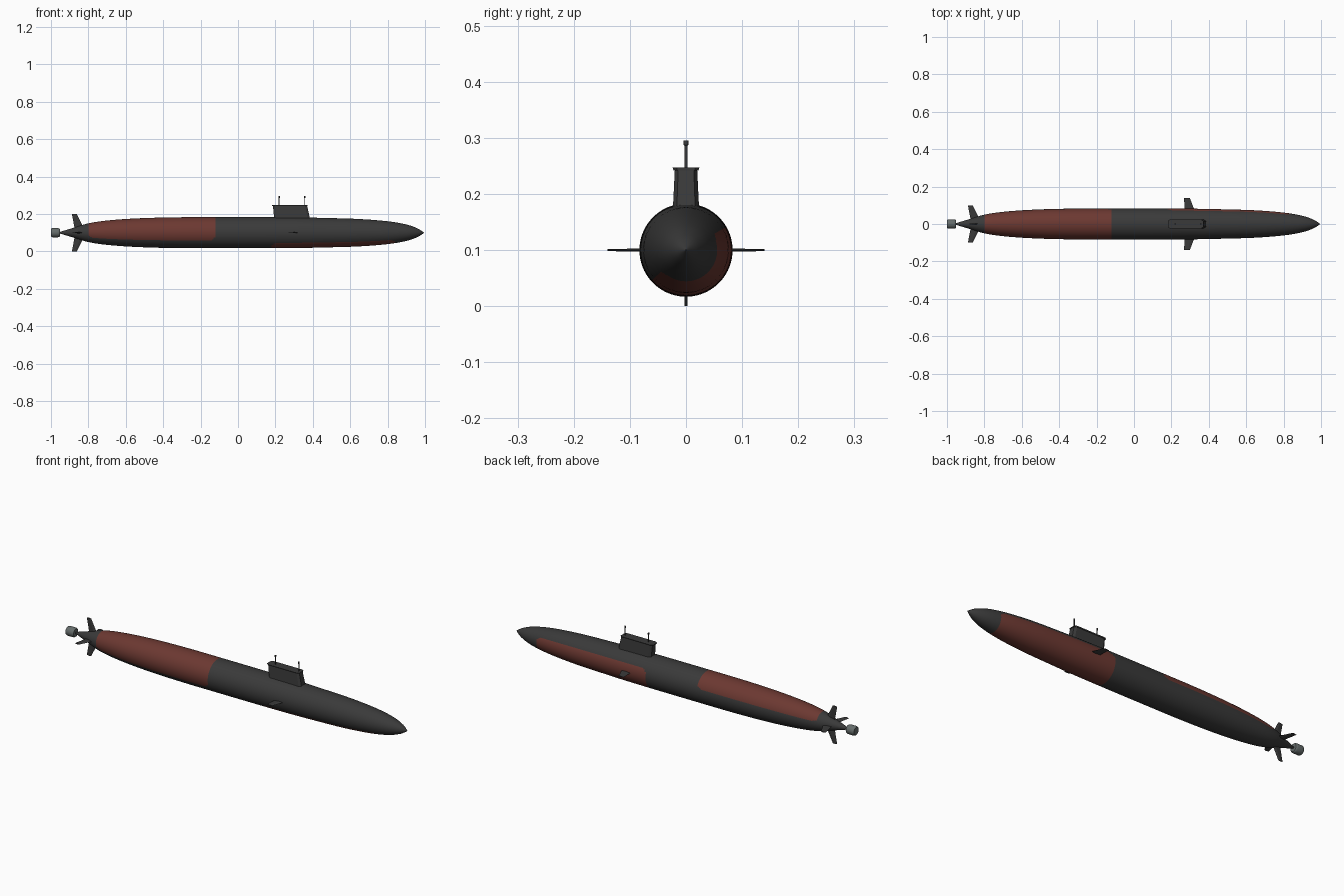
import bpy, bmesh, math
from mathutils import Vector

cube = bpy.data.objects.get("Cube")
if cube:
    bpy.data.objects.remove(cube, do_unlink=True)

AXIS_Z = 0.1


def material(name, rgb):
    m = bpy.data.materials.new(name)
    m.use_nodes = True
    m.diffuse_color = (*rgb, 1)
    bsdf = m.node_tree.nodes["Principled BSDF"]
    bsdf.inputs["Base Color"].default_value = (*rgb, 1)
    bsdf.inputs["Roughness"].default_value = 0.7
    return m


DARK = material("dark grey", (0.042, 0.042, 0.042))
RED = material("dull red", (0.15, 0.04, 0.031))
STEEL = material("steel grey", (0.13, 0.15, 0.147))


def finish(name, bm, mats, smooth=True):
    bmesh.ops.recalc_face_normals(bm, faces=bm.faces)
    mesh = bpy.data.meshes.new(name)
    bm.to_mesh(mesh)
    bm.free()
    for m in mats:
        mesh.materials.append(m)
    ob = bpy.data.objects.new(name, mesh)
    bpy.context.collection.objects.link(ob)
    if smooth:
        bpy.ops.object.select_all(action="DESELECT")
        ob.select_set(True)
        bpy.context.view_layer.objects.active = ob
        bpy.ops.object.shade_smooth_by_angle(angle=math.radians(35))
    return ob


def skin(bm, rings, caps=True):
    """Bridge closed rings of points with quads."""
    rows = [[bm.verts.new(p) for p in ring] for ring in rings]
    n = len(rows[0])
    for a, b in zip(rows, rows[1:]):
        for i in range(n):
            j = (i + 1) % n
            bm.faces.new((a[i], a[j], b[j], b[i]))
    if caps:
        bm.faces.new(rows[0])
        bm.faces.new(rows[-1])


def circle(x, r, n, cy=0, cz=AXIS_Z):
    return [(x, cy + r * math.cos(2 * math.pi * i / n), cz + r * math.sin(2 * math.pi * i / n))
            for i in range(n)]


# Hull radius along its length, from stern to nose
PROFILE = [(-0.96, 0.002), (-0.88, 0.026), (-0.8, 0.05), (-0.7, 0.065), (-0.55, 0.076),
           (-0.35, 0.082), (-0.1, 0.083), (0.3, 0.082), (0.5, 0.078), (0.65, 0.073),
           (0.8, 0.061), (0.9, 0.044), (0.96, 0.023), (0.995, 0.001)]


def hull_radius(x):
    """Smooth Hermite interpolation of the profile."""
    p = PROFILE
    k = max(i for i in range(len(p) - 1) if p[i][0] <= x + 1e-6)

    def slope(i):
        a, b = p[max(i - 1, 0)], p[min(i + 1, len(p) - 1)]
        return (b[1] - a[1]) / (b[0] - a[0])
    (x0, r0), (x1, r1) = p[k], p[k + 1]
    h = x1 - x0
    t = (x - x0) / h
    return ((2 * t**3 - 3 * t**2 + 1) * r0 + (t**3 - 2 * t**2 + t) * h * slope(k)
            + (3 * t**2 - 2 * t**3) * r1 + (t**3 - t**2) * h * slope(k + 1))


# Painted hull patches: x range, then angle range in degrees around the axis
PATCHES = [(-0.8, -0.12, 14, 210), (0.18, 0.84, -138, 30)]


def in_patch(c):
    angle = math.degrees(math.atan2(c.z - AXIS_Z, c.y))
    for x0, x1, a0, a1 in PATCHES:
        mid = (a0 + a1) / 2
        turn = (angle - mid + 180) % 360 - 180
        du = abs(c.x - (x0 + x1) / 2) - (x1 - x0) / 2
        dv = (abs(turn) - (a1 - a0) / 2) * math.radians(1) * 0.08
        corner = 0.03
        qu, qv = du + corner, dv + corner
        if math.hypot(max(qu, 0), max(qv, 0)) + min(max(qu, qv), 0) < corner:
            return True
    return False


bm = bmesh.new()
stations = [-0.96 + 0.01 * i for i in range(196)] + [0.995]
skin(bm, [circle(x, hull_radius(x), 96) for x in stations])
for f in bm.faces:
    f.material_index = int(in_patch(f.calc_center_median()))
finish("hull", bm, [DARK, RED])


# Sail, with a thin overhanging rim on top
def sail_outline(x0, x1, half, z):
    c = 0.012
    side = [(x0, half * 0.7), (x0 + c, half), (x1 - c, half), (x1, half * 0.7)]
    return [(x, y, z) for x, y in side] + [(x, -y, z) for x, y in reversed(side)]


bm = bmesh.new()
skin(bm, [sail_outline(0.195, 0.388, 0.024, 0.16),
          sail_outline(0.187, 0.37, 0.02, 0.242)])
finish("sail", bm, [DARK], smooth=False)

bm = bmesh.new()
skin(bm, [sail_outline(0.183, 0.372, 0.022, 0.242),
          sail_outline(0.181, 0.372, 0.024, 0.247)])
finish("sail_rim", bm, [DARK], smooth=False)


# Masts with small heads
def mast(name, x):
    bm = bmesh.new()
    levels = [(0.24, 0.0025), (0.286, 0.0025), (0.287, 0.0042), (0.295, 0.0042)]
    skin(bm, [[(x + r * math.cos(a), r * math.sin(a), z)
               for a in (math.tau * i / 12 for i in range(12))] for z, r in levels])
    finish(name, bm, [DARK])


mast("aft_mast", 0.22)
mast("fore_mast", 0.357)


# Fins: tapered blades pointing away from the hull axis at a given roll
def fin(name, roll, root, tip, thick):
    bm = bmesh.new()
    out = Vector((0, math.cos(roll), math.sin(roll)))
    side = Vector((0, -math.sin(roll), math.cos(roll)))

    def section(x0, x1, dist, t):
        base = Vector((0, 0, AXIS_Z)) + out * dist
        mid = x0 + (x1 - x0) * 0.65
        return [base + Vector((x, 0, 0)) + side * s
                for x, s in ((x0, 0), (mid, t), (x1, 0), (mid, -t))]
    skin(bm, [section(*root, thick), section(*tip, thick * 0.6)])
    finish(name, bm, [DARK], smooth=False)


for name, quarter in (("left", 0), ("upper", 1), ("right", 2), ("lower", 3)):
    fin(name + "_tail_fin", quarter * math.pi / 2,
        (-0.872, -0.82, 0.015), (-0.888, -0.862, 0.1), 0.004)
    if quarter % 2 == 0:
        fin(name + "_dive_plane", quarter * math.pi / 2,
            (0.27, 0.325, 0.07), (0.268, 0.298, 0.14), 0.003)

# Propulsor: rounded drum on a short shaft
bm = bmesh.new()
skin(bm, [circle(x, r, 32) for x, r in
          ((-1.0, 0.02), (-0.997, 0.023), (-0.99, 0.0245),
           (-0.962, 0.0245), (-0.955, 0.023), (-0.952, 0.02))])
finish("propulsor", bm, [STEEL])

bm = bmesh.new()
skin(bm, [circle(-0.96, 0.005, 16), circle(-0.92, 0.005, 16)])
finish("propeller_shaft", bm, [DARK])
